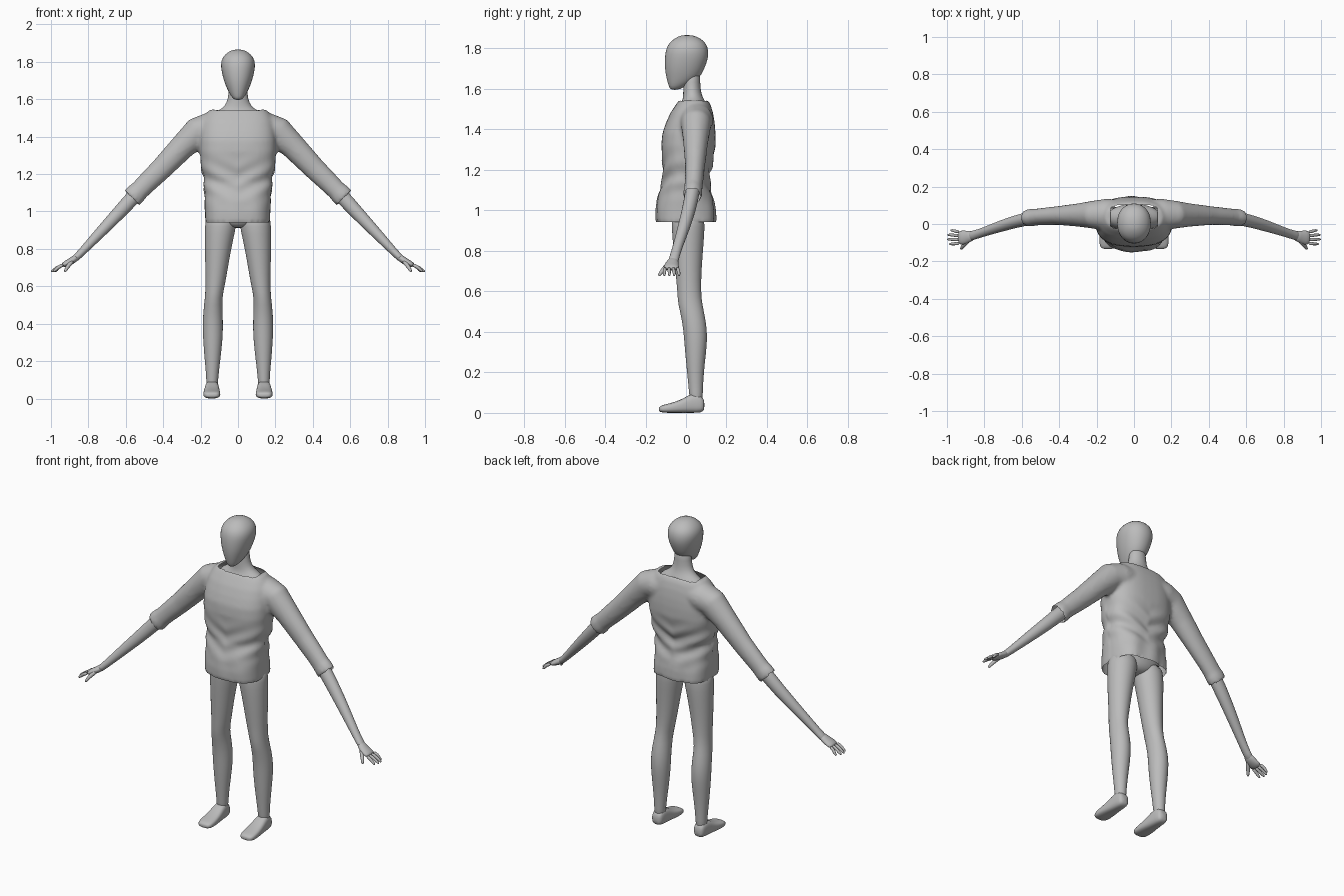
import bpy, bmesh, math
from mathutils import Vector

if "Cube" in bpy.data.objects:
    bpy.data.objects.remove(bpy.data.objects["Cube"])

grey = bpy.data.materials.new("plain grey")
grey.diffuse_color = (0.5, 0.5, 0.5, 1)
grey.use_nodes = True
grey.node_tree.nodes["Principled BSDF"].inputs["Base Color"].default_value = grey.diffuse_color


def finish(bm, name, mirror=False, subsurf=1):
    bmesh.ops.recalc_face_normals(bm, faces=bm.faces[:])
    me = bpy.data.meshes.new(name)
    bm.to_mesh(me)
    bm.free()
    me.materials.append(grey)
    for p in me.polygons:
        p.use_smooth = True
    ob = bpy.data.objects.new(name, me)
    bpy.context.collection.objects.link(ob)
    if mirror:
        ob.modifiers.new("mirror", 'MIRROR').use_mirror_merge = False
    if subsurf:
        s = ob.modifiers.new("subsurf", 'SUBSURF')
        s.levels = s.render_levels = subsurf
    return ob


def loft(bm, rings, n=20, power=2.0):
    """Closed skin over rings of (centre, half axis u, half axis v)."""
    loops = []
    for c, u, v in rings:
        loop = []
        for i in range(n):
            a = 2 * math.pi * i / n
            ca, sa = math.cos(a), math.sin(a)
            e = 2 / power
            loop.append(bm.verts.new(Vector(c)
                        + Vector(u) * math.copysign(abs(ca) ** e, ca)
                        + Vector(v) * math.copysign(abs(sa) ** e, sa)))
        loops.append(loop)
    for a, b in zip(loops, loops[1:]):
        for i in range(n):
            j = (i + 1) % n
            bm.faces.new((a[i], a[j], b[j], b[i]))
    bm.faces.new(loops[0][::-1])
    bm.faces.new(loops[-1])


def level(z, x0, x1, y0, y1):
    """Horizontal ring from its bounds."""
    return (((x0 + x1) / 2, (y0 + y1) / 2, z),
            ((x1 - x0) / 2, 0, 0), (0, (y1 - y0) / 2, 0))


def limb(points):
    """Rings along a path of (x, y, z, radius in xz, radius in y)."""
    rings = []
    for i, (x, y, z, r, ry) in enumerate(points):
        a, b = points[max(i - 1, 0)], points[min(i + 1, len(points) - 1)]
        t = (Vector(b[:3]) - Vector(a[:3])).normalized()
        side = (Vector((0, 1, 0)) - t * t.y).normalized()
        rings.append(((x, y, z), t.cross(side) * r, side * ry))
    return rings


# Head: egg with pointed jaw
bm = bmesh.new()
loft(bm, [level(z, -x, x, y0, y1) for z, x, y0, y1 in [
    (1.595, .018, -.078, -.035), (1.615, .037, -.086, .0), (1.65, .057, -.097, .068),
    (1.70, .077, -.106, .092), (1.75, .089, -.106, .111), (1.79, .094, -.102, .112),
    (1.825, .084, -.088, .102), (1.852, .056, -.055, .07), (1.867, .022, -.02, .03)]], 20, 2.15)
finish(bm, "head")

# Neck flaring into the bare shoulders
bm = bmesh.new()
loft(bm, [level(z, -x, x, y0, y1) for z, x, y0, y1 in [
    (1.40, .16, -.06, .11), (1.50, .155, -.04, .11), (1.53, .125, -.025, .10),
    (1.55, .085, -.016, .088), (1.58, .06, -.014, .075), (1.63, .05, -.014, .07),
    (1.70, .05, -.01, .07)]])
finish(bm, "neck")

# Hips under the shirt
bm = bmesh.new()
loft(bm, [level(z, -x, x, y0, y1) for z, x, y0, y1 in [
    (.91, .04, -.03, .05), (.93, .11, -.06, .08), (.97, .165, -.075, .095),
    (1.05, .165, -.08, .09), (1.2, .15, -.08, .08)]])
finish(bm, "hips")

# Legs
bm = bmesh.new()
loft(bm, [level(*r) for r in [
    (.03, .108, .172, .02, .082), (.10, .107, .168, .015, .083), (.20, .095, .178, .005, .088),
    (.30, .083, .186, -.005, .10), (.38, .079, .190, -.011, .107), (.46, .082, .187, -.02, .098),
    (.54, .085, .177, -.041, .08), (.60, .070, .174, -.043, .074), (.72, .050, .176, -.055, .078),
    (.84, .028, .178, -.066, .088), (.92, .008, .178, -.072, .094), (1.0, .004, .172, -.07, .09)]])
finish(bm, "legs", True)

# Feet, lofted from heel to toe
bm = bmesh.new()
loft(bm, [(((x0 + x1) / 2, y, (z0 + z1) / 2), ((x1 - x0) / 2, 0, 0), (0, 0, (z1 - z0) / 2))
          for y, x0, x1, z0, z1 in [
    (.092, .115, .165, .015, .06), (.075, .105, .173, 0, .09), (.03, .102, .177, 0, .10),
    (-.01, .098, .181, 0, .072), (-.06, .094, .186, 0, .052), (-.105, .094, .186, 0, .042),
    (-.128, .102, .178, .004, .034), (-.134, .12, .16, .01, .024)]], 20, 2.8)
finish(bm, "feet", True)

# Forearms
bm = bmesh.new()
loft(bm, limb([(.46, .045, 1.18, .04, .038), (.55, .032, 1.088, .041, .036),
               (.63, .014, 1.0, .037, .034), (.72, -.014, .905, .031, .03),
               (.80, -.042, .82, .024, .024), (.86, -.061, .757, .019, .024),
               (.885, -.066, .737, .019, .028)]))
finish(bm, "forearms", True)

# Hands: palm, four fingers and thumb
bm = bmesh.new()
loft(bm, limb([(.855, -.06, .762, .019, .024), (.885, -.068, .738, .02, .033),
               (.915, -.073, .722, .018, .040), (.942, -.073, .71, .013, .038)]), 12)
finish(bm, "palms", True)
bm = bmesh.new()
for y0, y1, reach in [(-.042, -.034, .982), (-.063, -.058, .998),
                      (-.084, -.082, 1.0), (-.104, -.107, .99)]:
    loft(bm, limb([(.932, y0, .715, .011, .010), (.96, (y0 + y1) / 2, .704, .010, .009),
                   (reach - .014, y1, .687, .009, .008), (reach, y1, .677, .005, .005)]), 8)
loft(bm, limb([(.882, -.084, .738, .014, .014), (.905, -.108, .713, .012, .013),
               (.92, -.126, .69, .010, .010), (.926, -.135, .675, .006, .006)]), 8)
finish(bm, "fingers", True)

# Shirt: body and both sleeves fused into one skin
bm = bmesh.new()
loft(bm, [level(z, -x, x, y0, y1) for z, x, y0, y1 in [
    (.94, .174, -.150, .148), (1.0, .175, -.150, .145), (1.06, .177, -.142, .134),
    (1.11, .178, -.128, .120), (1.16, .182, -.114, .116), (1.25, .198, -.118, .134),
    (1.32, .205, -.122, .146), (1.38, .205, -.117, .146), (1.43, .20, -.10, .142),
    (1.48, .19, -.078, .134), (1.52, .172, -.052, .122), (1.545, .15, -.034, .108)]], 40, 2.6)
sleeve = [(.08, .05, 1.46, .07, .08), (.15, .05, 1.445, .084, .085), (.215, .05, 1.425, .081, .075),
          (.30, .048, 1.343, .068, .062), (.41, .045, 1.228, .060, .050),
          (.49, .040, 1.15, .055, .046), (.53, .036, 1.11, .053, .045),
          (.545, .035, 1.095, .057, .047), (.57, .031, 1.07, .056, .046)]
rings = limb(sleeve)
loft(bm, rings, 24)
flip = lambda v: (-v[0], v[1], v[2])
loft(bm, [(flip(c), flip(u), flip(v)) for c, u, v in rings], 24)
draft = finish(bm, "shirt_draft", subsurf=0)
rm = draft.modifiers.new("remesh", 'REMESH')
rm.mode, rm.voxel_size = 'VOXEL', .011
sm = draft.modifiers.new("smooth", 'SMOOTH')
sm.factor, sm.iterations = .5, 5
fused = bpy.data.meshes.new_from_object(
    draft.evaluated_get(bpy.context.evaluated_depsgraph_get()))
bpy.data.objects.remove(draft)
bm = bmesh.new()
bm.from_mesh(fused)
bm.normal_update()

# Open the hem and neck; leave only the cloth
end = Vector((.57, .031, 1.07))
axis = (end - Vector(sleeve[-3][:3])).normalized()
gone = []
for f in bm.faces:
    c = f.calc_center_median()
    away = Vector((abs(c.x), c.y, c.z))
    n = Vector((math.copysign(f.normal.x, f.normal.x * c.x), f.normal.y, f.normal.z))
    hem = c.z < .96 and f.normal.z < -.75
    neck = c.z > 1.52 and f.normal.z > .9 and abs(c.x) < .13
    cuff = (away - end).dot(axis) > -.012 and n.dot(axis) > .75
    if hem or neck or cuff:
        gone.append(f)
bmesh.ops.delete(bm, geom=gone, context='FACES')

# Folds: slanting creases at the waist, stronger at the back
bm.normal_update()
moves = []
for v in bm.verts:
    x, y, z = v.co
    if abs(x) < .23 and .93 < z < 1.36:
        k = math.exp(-((z - 1.17) / .09) ** 2)
        fold = math.sin(62 * z - 34 * abs(x) + (1.5 if y > 0 else 0)) * k
        drape = math.sin(48 * x + 9 * z) * max(0, min(1, (1.15 - z) / .12))
        amp = .007 if y > 0 else .0045
        moves.append((v, v.normal * (amp * fold + (.004 if y > 0 else .002) * drape)))
for v, d in moves:
    v.co += d
for v in bm.verts:
    if v.co.z < .955:
        v.co.z = min(v.co.z, .942) if v.is_boundary else v.co.z
finish(bm, "shirt", subsurf=0)
